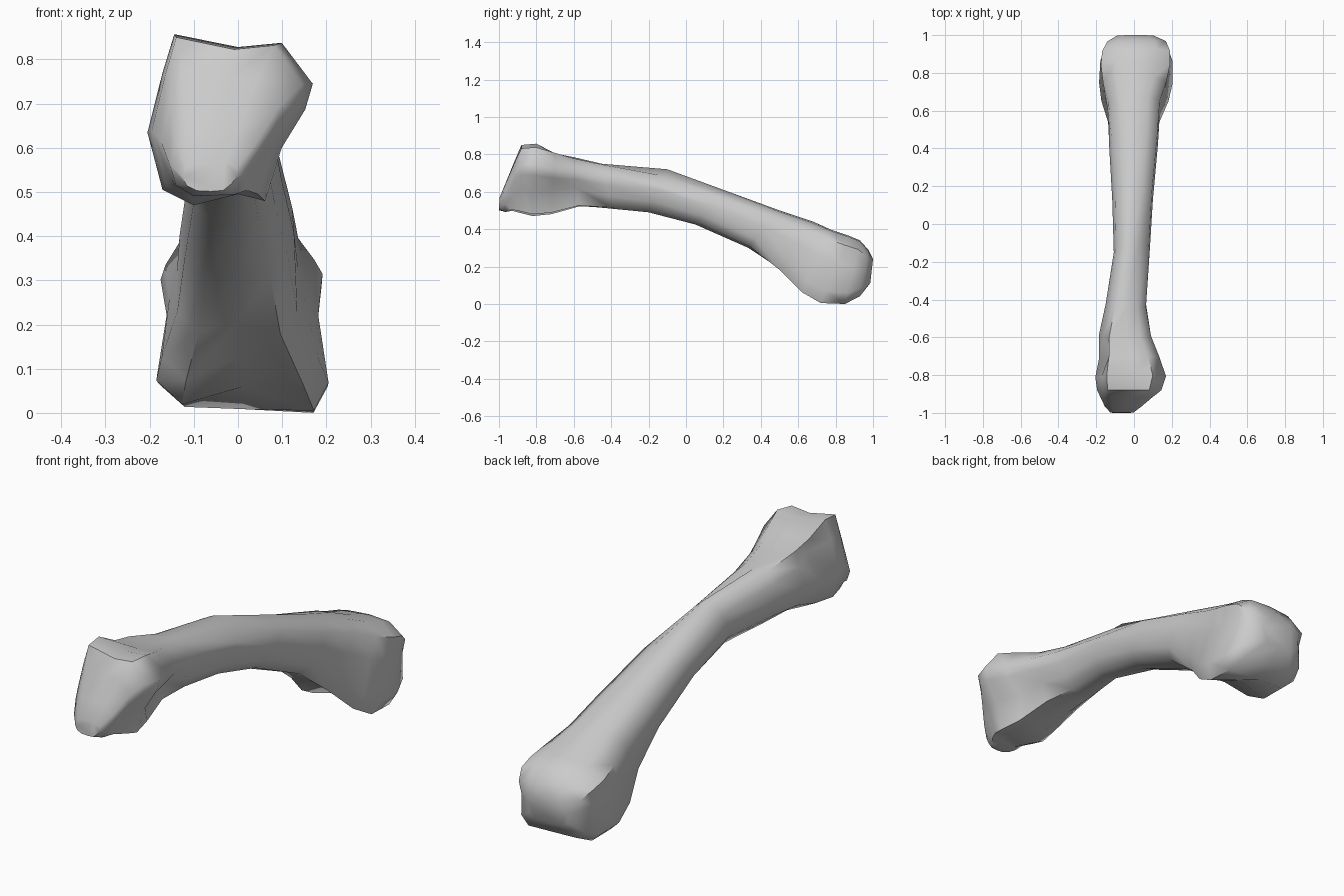
import bpy, bmesh, math

N = 12  # points per ring, clockwise from the top

# Cross-section outlines in a -1..1 box: hip end, knee end and shaft
HEAD = [(.08, .85), (.6, .9), (.97, .42), (.88, .12), (.6, -.33), (.4, -.95),
        (.08, -.87), (-.45, -1), (-.82, -.82), (-1, -.15), (-.82, .55), (-.68, 1)]
KNEE = [(0, 1), (.55, .97), (.93, .72), (.88, .2), (1, -.65), (.83, -1),
        (0, -.95), (-.7, -.92), (-1, -.62), (-.88, .2), (-.95, .65), (-.55, .95)]
SHAFT = [(-.05, 1), (.52, .93), (.95, .62), (1, .05), (.85, -.5), (.5, -.88),
         (0, -1), (-.5, -.88), (-.87, -.5), (-1, 0), (-.87, .52), (-.52, .9)]

# Rings: top y, top z, bottom y, bottom z, left x, right x, outline blend
HEAD_RINGS = [
    (-.997, .57, -1.0, .50, -.125, .00, .3),
    (-.965, .65, -.965, .487, -.155, .045, .5),
    (-.915, .77, -.93, .495, -.175, .10, .8),
    (-.88, .85, -.88, .485, -.195, .15, 1),
    (-.80, .857, -.82, .47, -.205, .175, 1),
    (-.70, .825, -.72, .48, -.185, .14, 1),
    (-.60, .79, -.57, .515, -.185, .095, .6),
    (-.45, .755, -.40, .505, -.15, .068, .3),
]
KNEE_RINGS = [
    (-.10, .72, -.20, .49, -.107, .083, 0),
    (.20, .61, .05, .425, -.115, .10, 0),
    (.50, .50, .33, .30, -.135, .13, .2),
    (.68, .44, .50, .17, -.147, .145, .5),
    (.78, .395, .62, .06, -.175, .185, .9),
    (.87, .365, .72, .005, -.185, .205, 1),
    (.93, .34, .85, .0, -.178, .203, 1),
    (.975, .29, .93, .04, -.15, .18, .9),
    (1.0, .24, .985, .11, -.10, .11, .5),
]

# Hollows and creases: (ring, point) -> shift in x and z
DENTS = {
    (5, 10): (.04, -.01), (5, 11): (0, -.02),                # pit beside the upper lip
    (5, 4): (-.03, .015), (6, 4): (-.02, .02),               # hollow under the side process
    (8, 1): (-.01, -.03), (8, 2): (0, -.045),                # sloping top of the shaft
    (9, 1): (0, -.01), (9, 11): (0, -.01),
    (11, 6): (0, .03), (12, 6): (0, .06), (13, 6): (0, .045),  # groove between condyles
}


def ring_points(ring, outline):
    yt, zt, yb, zb, xl, xr, w = ring
    for (su, sv), (ou, ov) in zip(SHAFT, outline):
        u, v = su + (ou - su) * w, sv + (ov - sv) * w
        t = (v + 1) / 2
        yield [(xl + xr) / 2 + u * (xr - xl) / 2, yb + (yt - yb) * t, zb + (zt - zb) * t]


# Loft the rings into one bone
bm = bmesh.new()
rings = []
specs = [(r, HEAD) for r in HEAD_RINGS] + [(r, KNEE) for r in KNEE_RINGS]
for k, (ring, outline) in enumerate(specs):
    verts = []
    for i, p in enumerate(ring_points(ring, outline)):
        dx, dz = DENTS.get((k, i), (0, 0))
        verts.append(bm.verts.new((p[0] + dx, p[1], p[2] + dz)))
    rings.append(verts)
for a, b in zip(rings, rings[1:]):
    for i in range(N):
        j = (i + 1) % N
        bm.faces.new((a[i], a[j], b[j], b[i]))
bm.faces.new(rings[0])
bm.faces.new(rings[-1])
bmesh.ops.recalc_face_normals(bm, faces=bm.faces)

mesh = bpy.data.meshes.new("thigh_bone")
bm.to_mesh(mesh)
bm.free()
bone = bpy.data.objects.new("thigh_bone", mesh)
bpy.context.collection.objects.link(bone)
bpy.context.view_layer.objects.active = bone
bone.select_set(True)
bpy.ops.object.shade_smooth_by_angle(angle=math.radians(55))
